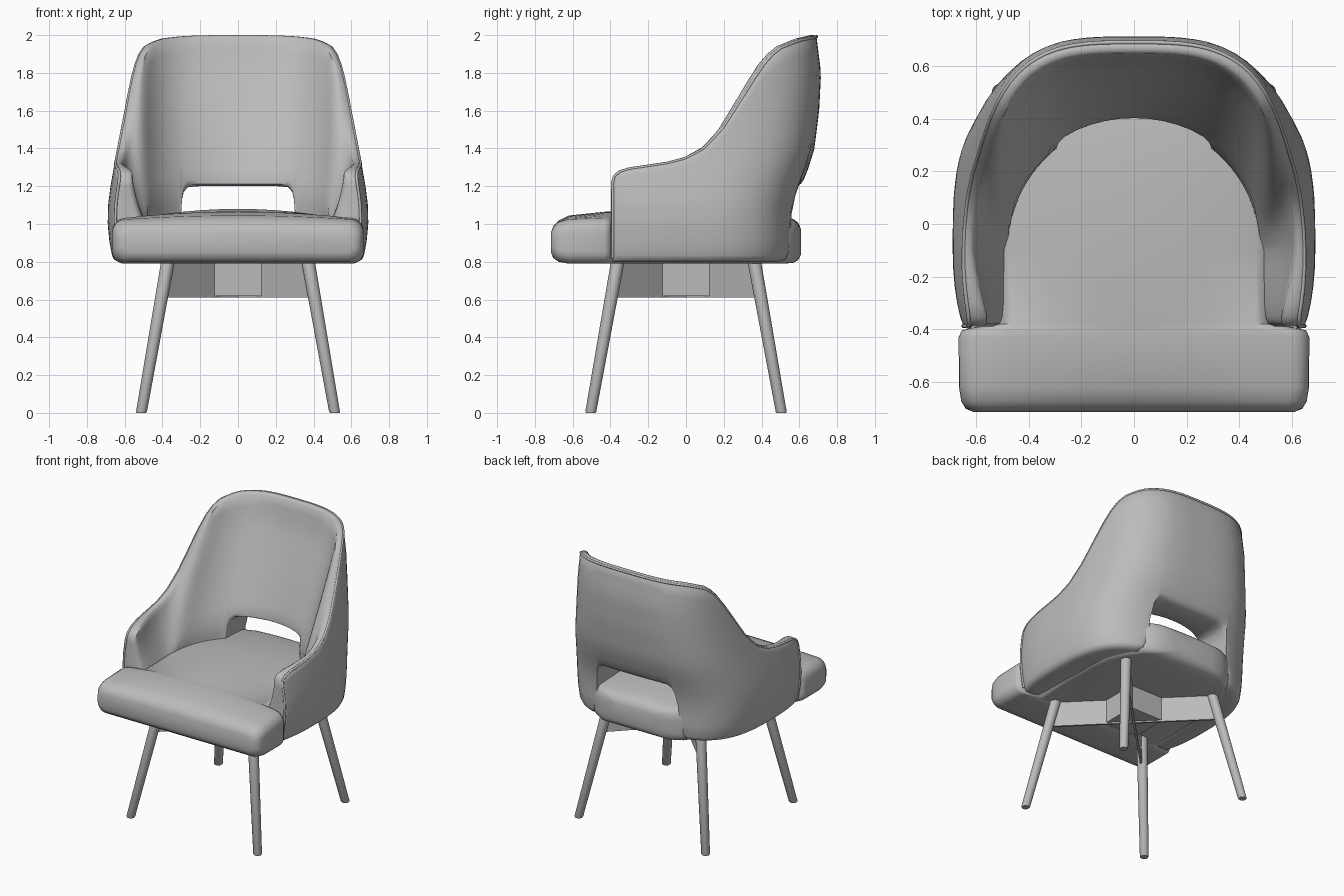
import bpy, bmesh, math
from mathutils import Vector

if "Cube" in bpy.data.objects:
    bpy.data.objects.remove(bpy.data.objects["Cube"], do_unlink=True)

grey = bpy.data.materials.new("plain grey")
grey.use_nodes = True
grey.diffuse_color = (0.5, 0.5, 0.5, 1)
grey.node_tree.nodes["Principled BSDF"].inputs["Base Color"].default_value = (0.5, 0.5, 0.5, 1)


def interp(x, table):
    """Piecewise linear lookup in (x, value) pairs."""
    if x <= table[0][0]:
        return table[0][1]
    for (a, va), (b, vb) in zip(table, table[1:]):
        if x <= b:
            return va + (vb - va) * (x - a) / (b - a)
    return table[-1][1]


def loft(name, rings, angle=40, strip_caps=False):
    """Join closed rings of points and cap both ends."""
    bm = bmesh.new()
    loops = [[bm.verts.new(p) for p in ring] for ring in rings]
    n = len(loops[0])
    for a, b in zip(loops, loops[1:]):
        for i in range(n):
            j = (i + 1) % n
            bm.faces.new((a[i], a[j], b[j], b[i]))
    for loop in (loops[0], loops[-1]):
        if strip_caps:
            for i in range(n // 2 - 1):
                bm.faces.new((loop[i], loop[i + 1], loop[n - 2 - i], loop[n - 1 - i]))
        else:
            bm.faces.new(loop)
    bmesh.ops.recalc_face_normals(bm, faces=bm.faces)
    mesh = bpy.data.meshes.new(name)
    bm.to_mesh(mesh)
    bm.free()
    mesh.materials.append(grey)
    ob = bpy.data.objects.new(name, mesh)
    bpy.context.collection.objects.link(ob)
    bpy.ops.object.select_all(action='DESELECT')
    ob.select_set(True)
    bpy.context.view_layer.objects.active = ob
    bpy.ops.object.shade_smooth_by_angle(angle=math.radians(angle))
    return ob


# Wraparound shell: half width and back depth by height, rim height by depth
WIDTH = [(0.8, 0.66), (0.9, 0.68), (1.0, 0.69), (1.1, 0.688), (1.2, 0.675), (1.4, 0.64),
         (1.6, 0.612), (1.8, 0.592), (2.0, 0.58)]
DEPTH = [(1.0, 0.57), (1.1, 0.58), (1.2, 0.61), (1.3, 0.65), (1.4, 0.68), (1.6, 0.705), (1.8, 0.715), (2.0, 0.69)]
RIM = [(-0.39, 1.22), (-0.38, 1.26), (-0.35, 1.285), (-0.3, 1.3), (-0.1, 1.33), (0, 1.355),
       (0.1, 1.41), (0.2, 1.52), (0.3, 1.68), (0.4, 1.84), (0.45, 1.9), (0.5, 1.94), (0.6, 1.98), (0.69, 2.0)]
# Bottom edge by angle from the back centre, which leaves the rear opening
HEM = [(0.3, 1.2), (0.38, 1.195), (0.42, 1.17), (0.44, 1.12), (0.455, 1.0),
       (0.47, 0.88), (0.5, 0.82), (0.55, 0.8)]
SPRING = -0.1   # depth where the straight arm meets the curved back
SQUARE = 3.3    # squareness of the curved back in plan


def outer(y, ang, z, inset=0.0):
    w, d = interp(z, WIDTH) - inset, interp(z, DEPTH) - SPRING - inset
    front = max(0.0, (SPRING - y) / 0.29)
    s, c = math.sin(ang), max(0.0, math.cos(ang))
    r = (s ** SQUARE + c ** SQUARE) ** (-1 / SQUARE)
    yy = y if front > 0 else SPRING + d * r * c
    return Vector((w * r * s - 0.035 * front ** 2, yy, z))


def inner(y, ang, z, rim):
    front = max(0.0, (SPRING - y) / 0.29)
    start = 1.0 + 0.18 * math.cos(ang)
    w = min(1, max(0, (z - start) / (rim - start)))
    a = ang + 0.29 * (1 - w) * math.sin(2 * ang)
    base = Vector((0.48 * math.sin(a) + 0.01 * front, SPRING + 0.49 * math.cos(a), z))
    if front > 0:
        base.y = y
    return base.lerp(outer(y, a, z, 0.04 + 0.04 * front), w)


def rim_height(y, ang):
    z = 1.5
    for _ in range(15):
        z = 0.5 * z + 0.5 * interp(outer(y, ang, z).y, RIM)
    return z


def shell_section(y, ang, squeeze):
    rim, hem = rim_height(y, ang), interp(ang, HEM)
    top = rim - 0.012
    outside = [(0.14, hem), (0.03, hem + 0.012), (0, hem + 0.035)]
    rows = 14
    outside += [(0, hem + 0.035 + (top - hem - 0.035) * i / rows) for i in range(1, rows + 1)]
    outside.append((0.25, rim))
    loop = outside + [(1 - f, z) for f, z in reversed(outside)]
    pts = []
    for f, z in loop:
        f = squeeze + (1 - 4 * squeeze) * f
        pts.append(outer(y, ang, z).lerp(inner(y, ang, z, rim), f))
    return pts


columns = [(y, math.pi / 2) for y in (-0.39, -0.38, -0.365, -0.35, -0.3, -0.24, -0.17)]
columns += [(SPRING, math.pi / 2 - i * 0.06) for i in range(17)]
columns += [(SPRING, a) for a, _ in reversed(HEM)]
columns += [(SPRING, a) for a in (0.225, 0.15, 0.075, 0)]
squeeze = {0: 0.08, 1: 0.04, 2: 0.02, 3: 0.01}
half = [shell_section(y, a, squeeze.get(i, 0)) for i, (y, a) in enumerate(columns)]
flip = [[Vector((-p.x, p.y, p.z)) for p in ring] for ring in reversed(half[:-1])]
loft("backrest_shell", half + flip, 50, strip_caps=True)

# Piping up the arm fronts and along the outer rim
edge = [outer(-0.388, math.pi / 2, 0.82 + 0.05 * i) for i in range(8)]
edge += [outer(y, a, rim_height(y, a) - 0.008) for y, a in columns]
edge = [p - Vector((0.006, 0, 0)) * min(1, p.x / 0.3) for p in edge]
edge += [Vector((-p.x, p.y, p.z)) for p in reversed(edge[:-1])]
curve = bpy.data.curves.new("rim_piping", 'CURVE')
curve.dimensions = '3D'
curve.bevel_depth = 0.008
curve.bevel_resolution = 2
curve.use_fill_caps = True
line = curve.splines.new('POLY')
line.points.add(len(edge) - 1)
for point, p in zip(line.points, edge):
    point.co = (*p, 1)
curve.materials.append(grey)
bpy.context.collection.objects.link(bpy.data.objects.new("rim_piping", curve))

# Seat cushion: rows of depth, half width, bottom, top, crown
SEAT = [(-0.715, 0.61, 0.85, 0.955, 0), (-0.703, 0.64, 0.82, 0.985, 0.003), (-0.675, 0.657, 0.8, 1.008, 0.01),
        (-0.62, 0.666, 0.79, 1.02, 0.025), (-0.43, 0.667, 0.79, 1.025, 0.04), (-0.405, 0.655, 0.79, 1.025, 0.04),
        (-0.395, 0.62, 0.79, 1.025, 0.04), (-0.38, 0.53, 0.79, 1.025, 0.042), (-0.1, 0.53, 0.79, 1.03, 0.05),
        (0.15, 0.53, 0.79, 1.03, 0.05), (0.3, 0.51, 0.79, 1.03, 0.04), (0.42, 0.46, 0.79, 1.025, 0.03),
        (0.52, 0.39, 0.79, 1.02, 0.02), (0.57, 0.32, 0.795, 1.01, 0.015), (0.595, 0.26, 0.81, 0.995, 0.01),
        (0.61, 0.18, 0.84, 0.97, 0)]


def seat_section(y, w, lo, hi, crown):
    r = min(0.065, (hi - lo) * 0.4)
    pts = []
    for k, (cx, cz) in enumerate(((w - r, hi - r), (r - w, hi - r), (r - w, lo + r), (w - r, lo + r))):
        for i in range(6):
            a = math.pi / 2 * (k + i / 5)
            pts.append((cx + r * math.cos(a), cz + r * math.sin(a)))
        if k == 0:
            pts += [((w - r) * (1 - i / 5), hi) for i in range(1, 10)]
    mid = (lo + hi) / 2
    return [(x, y, z + crown * (1 - (x / w) ** 2) * (z > mid)) for x, z in pts]


loft("seat_cushion", [seat_section(*row) for row in SEAT], 50)


# Splayed round legs
def ring(cx, cy, z, r, n=20):
    return [(cx + r * math.cos(math.tau * i / n), cy + r * math.sin(math.tau * i / n), z) for i in range(n)]


for side, sx in (("left", 1), ("right", -1)):
    for end, sy in (("front", -1), ("back", 1)):
        loft(f"{end}_{side}_leg", [ring(sx * 0.512, sy * 0.505, 0, 0.025),
                                   ring(sx * 0.511, sy * 0.504, 0.006, 0.029),
                                   ring(sx * 0.37, sy * 0.36, 0.81, 0.036)])


# Under-seat block and crossed braces
def box(name, lx, ly, z0, z1, angle=0.0, taper=0.0):
    def rect(z, h):
        return [(x * math.cos(angle) - y * math.sin(angle), x * math.sin(angle) + y * math.cos(angle), z)
                for x, y in ((h, ly), (-h, ly), (-h, -ly), (h, -ly))]
    loft(name, [rect(z0, lx), rect(z1, lx - taper)], 30)


box("swivel_block", 0.134, 0.134, 0.62, 0.8)
for label, turn in (("first", 1), ("second", -1)):
    box(f"{label}_cross_brace", 0.565, 0.007, 0.61, 0.8, turn * math.pi / 4, 0.045)
